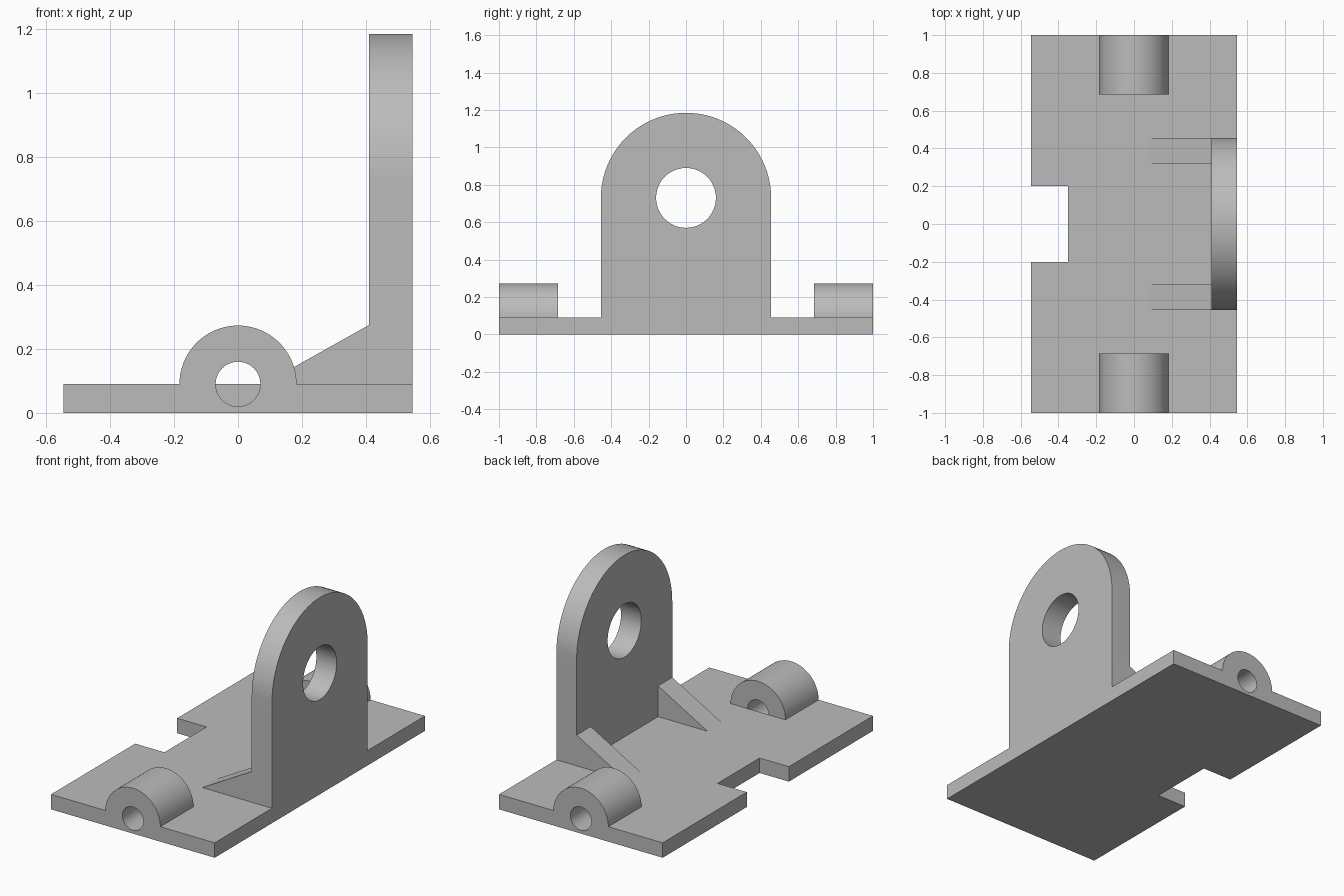
import bpy, bmesh, math
from mathutils import Vector

cube = bpy.data.objects.get("Cube")
if cube:
    bpy.data.objects.remove(cube, do_unlink=True)

grey = bpy.data.materials.new("plain_grey")
grey.use_nodes = True
colour = (0.5, 0.5, 0.5, 1)
grey.diffuse_color = colour
grey.node_tree.nodes["Principled BSDF"].inputs["Base Color"].default_value = colour

# Main sizes
HALF_X, HALF_Y, PLATE_T = 0.545, 1.0, 0.09
LUG_X, LUG_R, LUG_Z = 0.41, 0.455, 0.73
BOSS_R, BOSS_L, BORE_R = 0.183, 0.315, 0.07
ROOT = 0.04  # height inside the plate where upper parts start


def arc(cx, cy, r, start, end, steps):
    return [(cx + r * math.cos(math.radians(start + (end - start) * i / steps)),
             cy + r * math.sin(math.radians(start + (end - start) * i / steps)))
            for i in range(steps + 1)]


def prism(name, profile, axis, low, high):
    """Extrude a 2D profile along the named axis, from low to high."""
    place = {"x": lambda a, b, t: (t, a, b),
             "y": lambda a, b, t: (a, t, b),
             "z": lambda a, b, t: (a, b, t)}[axis]
    bm = bmesh.new()
    face = bm.faces.new([bm.verts.new(place(a, b, low)) for a, b in profile])
    new = bmesh.ops.extrude_face_region(bm, geom=[face])["geom"]
    shift = Vector(place(0, 0, high - low))
    bmesh.ops.translate(bm, vec=shift, verts=[v for v in new if isinstance(v, bmesh.types.BMVert)])
    bmesh.ops.recalc_face_normals(bm, faces=bm.faces)
    mesh = bpy.data.meshes.new(name)
    bm.to_mesh(mesh)
    bm.free()
    mesh.materials.append(grey)
    obj = bpy.data.objects.new(name, mesh)
    bpy.context.collection.objects.link(obj)
    return obj


def combine(target, tool, operation):
    """Apply a boolean and discard the tool."""
    mod = target.modifiers.new(operation, "BOOLEAN")
    mod.operation, mod.solver, mod.object = operation, "EXACT", tool
    bpy.context.view_layer.objects.active = target
    bpy.ops.object.modifier_apply(modifier=mod.name)
    bpy.data.objects.remove(tool, do_unlink=True)


# Base plate with a rectangular notch on one long edge
notch_x, notch_y = -0.35, 0.2
bracket = prism("mounting_bracket", [
    (-HALF_X, -HALF_Y), (HALF_X, -HALF_Y), (HALF_X, HALF_Y), (-HALF_X, HALF_Y),
    (-HALF_X, notch_y), (notch_x, notch_y), (notch_x, -notch_y), (-HALF_X, -notch_y),
], "z", 0, PLATE_T)

# Upright lug with a round top
lug = prism("upright_lug", [(-LUG_R, ROOT), (LUG_R, ROOT)] + arc(0, LUG_Z, LUG_R, 0, 180, 48),
            "x", LUG_X, HALF_X)
combine(bracket, lug, "UNION")

# Triangular ribs and half-round end bosses, one on each side
slope = (0.275 - PLATE_T) / (LUG_X - 0.08)
rib_profile = [(0.08 - (PLATE_T - ROOT) / slope, ROOT), (LUG_X + 0.05, ROOT),
               (LUG_X + 0.05, 0.2), (LUG_X, 0.275)]
boss_profile = [(-BOSS_R, ROOT), (BOSS_R, ROOT)] + arc(0, PLATE_T, BOSS_R, 0, 180, 40)
for side in (-1, 1):
    combine(bracket, prism("rib", rib_profile, "y", side * 0.32, side * LUG_R), "UNION")
    combine(bracket, prism("boss", boss_profile, "y", side * (HALF_Y - BOSS_L), side * HALF_Y), "UNION")

# Bores through the bosses, and the large hole in the lug
for side in (-1, 1):
    bore = prism("bore", arc(0, PLATE_T, BORE_R, 0, 360, 40)[:-1], "y",
                 side * (HALF_Y - BOSS_L), side * (HALF_Y + 0.1))
    combine(bracket, bore, "DIFFERENCE")
hole = prism("lug_hole", arc(0, LUG_Z, 0.16, 0, 360, 48)[:-1], "x", LUG_X - 0.1, HALF_X + 0.1)
combine(bracket, hole, "DIFFERENCE")

# Smooth the round walls, keep the corners sharp
bpy.ops.object.select_all(action="DESELECT")
bracket.select_set(True)
bpy.context.view_layer.objects.active = bracket
bpy.ops.object.shade_smooth_by_angle(angle=math.radians(25))
